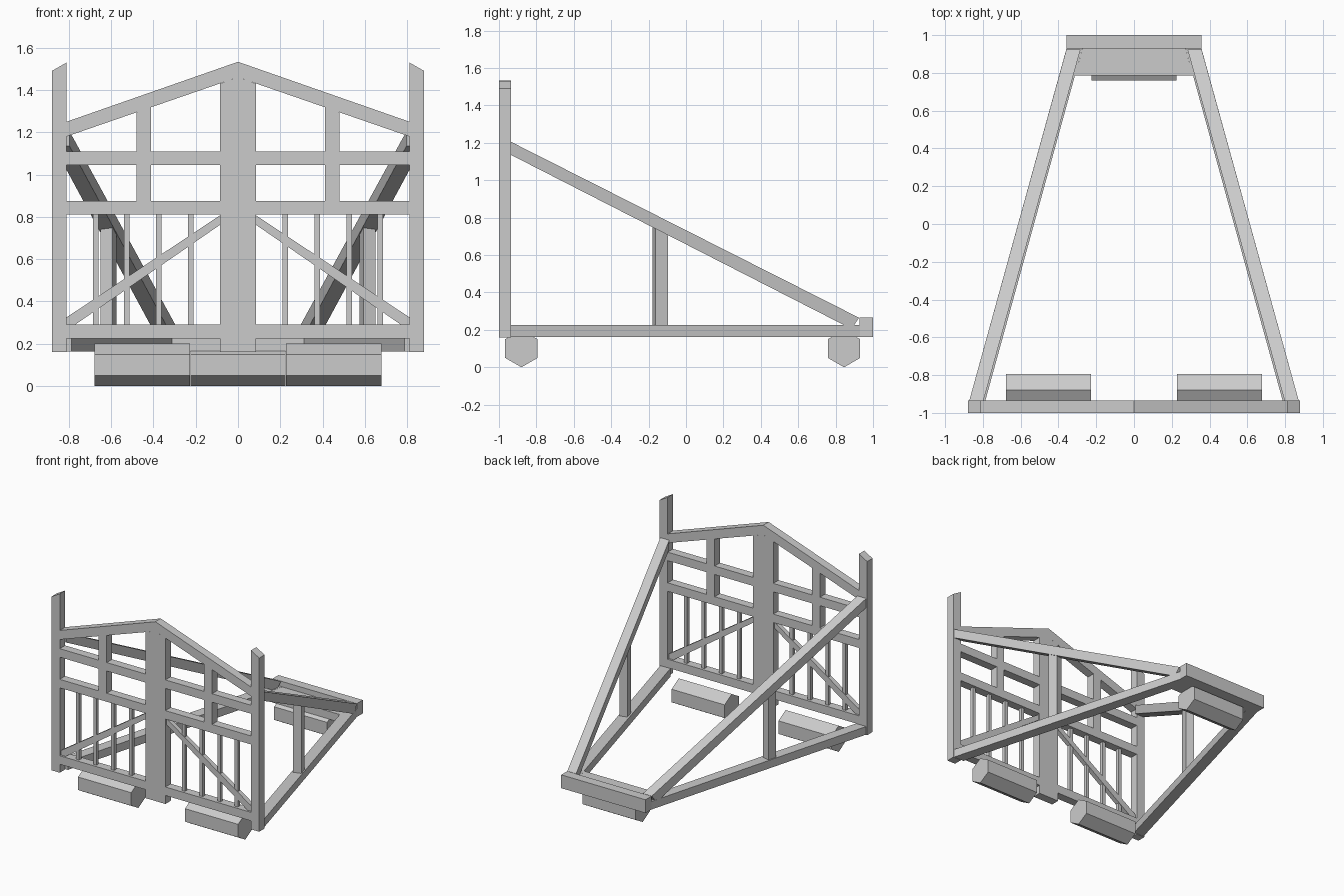
import bpy, bmesh
from math import cos, sin, radians
from mathutils import Vector

if "Cube" in bpy.data.objects:
    bpy.data.objects.remove(bpy.data.objects["Cube"])

Y0, Y1 = -1.0, -0.935   # front frame depth


def loft(name, a, b, mirror=False):
    """Solid between two matching outlines; optional copy across x = 0."""
    for s in ((1, -1) if mirror else (1,)):
        bm = bmesh.new()
        va = [bm.verts.new((s * p[0], p[1], p[2])) for p in a]
        vb = [bm.verts.new((s * p[0], p[1], p[2])) for p in b]
        n = len(va)
        bm.faces.new(va)
        bm.faces.new(vb[::-1])
        for i in range(n):
            j = (i + 1) % n
            bm.faces.new((va[i], vb[i], vb[j], va[j]))
        bmesh.ops.recalc_face_normals(bm, faces=bm.faces)
        full = name + (("_right" if s > 0 else "_left") if mirror else "")
        me = bpy.data.meshes.new(full)
        bm.to_mesh(me)
        bm.free()
        bpy.context.collection.objects.link(bpy.data.objects.new(full, me))


def panel(name, xz, mirror=True, y0=Y0, y1=Y1):
    """Front outline in x, z given depth along y."""
    loft(name, [(x, y0, z) for x, z in xz], [(x, y1, z) for x, z in xz], mirror)


def rect(x0, x1, z0, z1):
    return [(x0, z0), (x1, z0), (x1, z1), (x0, z1)]


# Front frame: posts, rafters and rails
panel("corner_post", [(0.81, 0.16), (0.88, 0.16), (0.88, 1.49), (0.81, 1.53)])
panel("centre_post", [(-0.085, 0.16), (0.085, 0.16), (0.085, 1.43),
                      (0, 1.46), (-0.085, 1.43)], mirror=False)
panel("rafter", [(0, 1.46), (0.81, 1.18), (0.81, 1.25), (0, 1.533)])
for name, z0, z1 in (("bottom_rail", 0.225, 0.29), ("middle_rail", 0.81, 0.875),
                     ("upper_rail", 1.045, 1.11)):
    panel(name, rect(0.085, 0.81, z0, z1))

# Short uprights between middle rail and rafter
panel("lower_stud", rect(0.412, 0.48, 0.875, 1.045))
panel("upper_stud", [(0.412, 1.11), (0.48, 1.11), (0.48, 1.294), (0.412, 1.318)])

# Thin bars and diagonal braces
for i, x in enumerate((0.224, 0.375, 0.525, 0.672)):
    panel(f"bar_{i + 1}", rect(x - 0.013, x + 0.013, 0.29, 0.81), y0=-0.981, y1=-0.954)
panel("diagonal_brace", [(0.085, 0.762), (0.77, 0.29), (0.81, 0.29),
                         (0.81, 0.325), (0.085, 0.807)], y0=-0.985, y1=-0.95)


def section(x0, x1, y, z0, z1):
    return [(x, y, z) for x, z in rect(x0, x1, z0, z1)]


# Converging side beams, flat and sloping
loft("ground_beam", section(0.787, 0.872, Y1, 0.163, 0.225),
     section(0.273, 0.357, 0.93, 0.163, 0.225), mirror=True)
loft("sloping_beam", section(0.797, 0.872, Y1, 1.135, 1.205),
     [(0.295, 0.885, 0.205), (0.369, 0.885, 0.205),
      (0.358, 0.925, 0.265), (0.283, 0.925, 0.265)], mirror=True)

# Side posts, turned to follow the beams
along, across = Vector((-0.266, 0.964)), Vector((0.964, 0.266))
corners = [Vector((0.612, -0.137)) + along * i * 0.035 + across * j * 0.03
           for i, j in ((-1, -1), (1, -1), (1, 1), (-1, 1))]
loft("side_post", [(c.x, c.y, 0.225) for c in corners],
     [(c.x, c.y, 1.145 - 0.515 * (c.y - Y1)) for c in corners], mirror=True)

# Back beam and the plate in front of it
loft("back_beam", section(-0.357, 0.357, 0.928, 0.163, 0.265),
     section(-0.357, 0.357, 1.0, 0.163, 0.265))
loft("back_plate", section(-0.313, 0.313, 0.785, 0.164, 0.224),
     section(-0.273, 0.273, 0.928, 0.164, 0.224))


# Hexagonal rollers
def roller(name, x0, x1, y, mirror):
    ring = [(y + 0.1 * cos(radians(30 + 60 * k)), 0.1 + 0.1 * sin(radians(30 + 60 * k)))
            for k in range(6)]
    loft(name, [(x0, *p) for p in ring], [(x1, *p) for p in ring], mirror)


roller("front_roller", 0.228, 0.678, -0.88, True)
roller("back_roller", -0.225, 0.225, 0.845, False)
